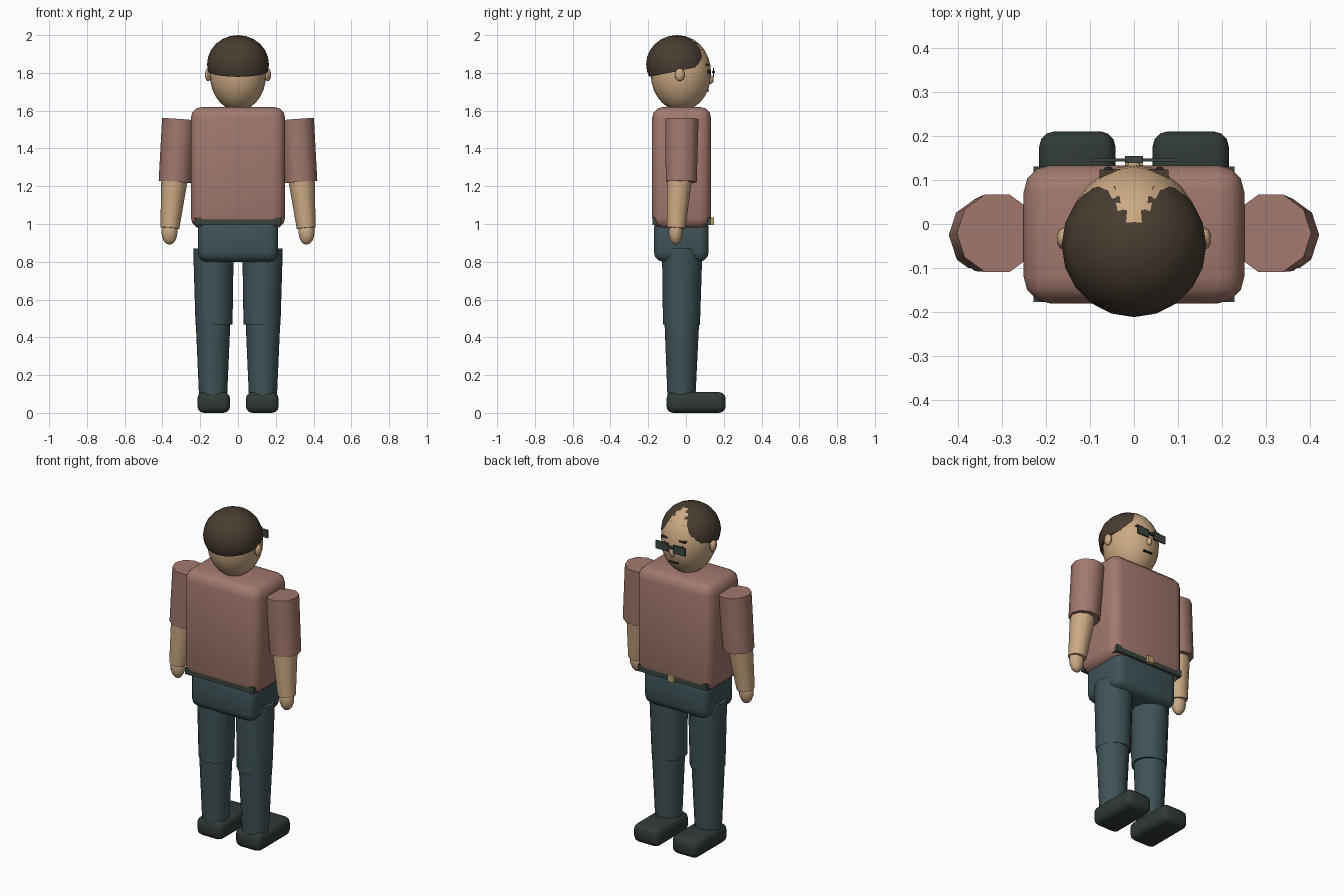
import bpy, bmesh, math
from mathutils import Vector, Matrix

if "Cube" in bpy.data.objects:
    bpy.data.objects.remove(bpy.data.objects["Cube"])


def material(name, rgb):
    m = bpy.data.materials.new(name)
    m.diffuse_color = (*rgb, 1)
    m.use_nodes = True
    m.node_tree.nodes["Principled BSDF"].inputs["Base Color"].default_value = m.diffuse_color
    return m


SKIN = material("skin", (0.60, 0.40, 0.23))
SHIRT = material("shirt", (0.36, 0.19, 0.155))
TROUSER = material("trouser", (0.05, 0.085, 0.095))
SHOE = material("shoe_dark", (0.03, 0.042, 0.038))
HAIR = material("hair_brown", (0.065, 0.045, 0.03))
BELT = material("belt_dark", (0.045, 0.06, 0.05))
BRASS = material("brass", (0.5, 0.36, 0.16))
BLACK = material("black", (0.02, 0.02, 0.02))


def finish(bm, name, mat, smooth=True):
    bmesh.ops.recalc_face_normals(bm, faces=bm.faces)
    me = bpy.data.meshes.new(name)
    bm.to_mesh(me)
    bm.free()
    ob = bpy.data.objects.new(name, me)
    bpy.context.collection.objects.link(ob)
    me.materials.append(mat)
    if smooth:
        bpy.ops.object.select_all(action='DESELECT')
        ob.select_set(True)
        bpy.context.view_layer.objects.active = ob
        bpy.ops.object.shade_smooth_by_angle(angle=math.radians(40))
    return ob


def box(name, mat, x, y, z, bevel=0, segments=3):
    """Box from (min, max) pairs, optionally rounded."""
    bm = bmesh.new()
    size = [b - a for a, b in (x, y, z)]
    mid = [(a + b) / 2 for a, b in (x, y, z)]
    bmesh.ops.create_cube(bm, size=1, matrix=Matrix.Translation(mid) @ Matrix.Diagonal((*size, 1)))
    if bevel:
        bmesh.ops.bevel(bm, geom=bm.edges[:], offset=bevel, segments=segments,
                        profile=0.5, affect='EDGES')
    return finish(bm, name, mat, bool(bevel))


def ball(name, mat, centre, radii, segs=16, rings=10, cut=None):
    """Ellipsoid; cut = (point, normal) slices off the side the normal points to."""
    bm = bmesh.new()
    bmesh.ops.create_uvsphere(bm, u_segments=segs, v_segments=rings, radius=1,
                              matrix=Matrix.Translation(centre) @ Matrix.Diagonal((*radii, 1)))
    if cut:
        geom = bm.verts[:] + bm.edges[:] + bm.faces[:]
        res = bmesh.ops.bisect_plane(bm, geom=geom, plane_co=cut[0], plane_no=cut[1], clear_outer=True)
        bmesh.ops.edgeloop_fill(bm, edges=[e for e in res['geom_cut'] if isinstance(e, bmesh.types.BMEdge)])
    return finish(bm, name, mat)


def limb(name, mat, top, bottom, r_top, r_bottom, sides=12, turn=0):
    """Tapered cylinder between two points."""
    a, b = Vector(top), Vector(bottom)
    rot = Vector((0, 0, 1)).rotation_difference(a - b).to_matrix().to_4x4()
    bm = bmesh.new()
    bmesh.ops.create_cone(bm, cap_ends=True, segments=sides, radius1=r_bottom, radius2=r_top,
                          depth=(a - b).length,
                          matrix=Matrix.Translation((a + b) / 2) @ rot @ Matrix.Rotation(turn, 4, 'Z'))
    return finish(bm, name, mat)


# torso, hips, belt
box("torso", SHIRT, (-0.25, 0.25), (-0.18, 0.133), (0.975, 1.62), 0.06)
box("hips", TROUSER, (-0.213, 0.213), (-0.17, 0.12), (0.80, 1.03), 0.05)
box("belt", BELT, (-0.228, 0.228), (-0.177, 0.130), (0.995, 1.035))
box("buckle", BRASS, (-0.02, 0.02), (0.125, 0.147), (0.995, 1.035))

# head and hair cap, the forehead pokes through the hair
ball("head", SKIN, (0, -0.027, 1.797), (0.15, 0.16, 0.198), 24, 14)
ball("hair", HAIR, (0, -0.048, 1.845), (0.164, 0.163, 0.155), 20, 12,
     cut=((0, -0.19, 1.78), (0, 0.2, -1)))

# face, which looks towards +y
ball("nose", SKIN, (0, 0.127, 1.765), (0.016, 0.02, 0.024), 10, 6)
box("mouth", BLACK, (-0.028, 0.028), (0.105, 0.122), (1.702, 1.709))
box("glasses_bridge", BELT, (-0.02, 0.02), (0.138, 0.154), (1.80, 1.811))

for side, s in (("left", -1), ("right", 1)):
    def span(a, b):
        return tuple(sorted((s * a, s * b)))

    # face details
    ball("ear_" + side, SKIN, (s * 0.158, -0.033, 1.79), (0.018, 0.026, 0.034), 10, 8)
    ball("eye_" + side, BLACK, (s * 0.058, 0.119, 1.805), (0.012, 0.012, 0.012), 8, 6)
    box("eyebrow_" + side, HAIR, span(0.032, 0.078), (0.10, 0.123), (1.838, 1.848))
    box("lens_" + side, BELT, span(0.018, 0.098), (0.142, 0.149), (1.777, 1.825))

    # arm
    limb("upper_arm_" + side, SHIRT, (s * 0.31, -0.021, 1.555), (s * 0.334, -0.025, 1.223),
         0.092, 0.086, 10, math.pi / 10)
    limb("forearm_" + side, SKIN, (s * 0.335, -0.034, 1.25), (s * 0.361, -0.052, 0.978),
         0.071, 0.05, 10, math.pi / 10)
    ball("hand_" + side, SKIN, (s * 0.363, -0.055, 0.96), (0.043, 0.037, 0.07), 12, 8)

    # leg and shoe
    limb("thigh_" + side, TROUSER, (s * 0.13, -0.02, 0.87), (s * 0.127, -0.024, 0.467), 0.107, 0.098)
    limb("shin_" + side, TROUSER, (s * 0.132, -0.022, 0.49), (s * 0.132, -0.024, 0.08), 0.092, 0.074)
    box("shoe_" + side, SHOE, span(0.042, 0.215), (-0.103, 0.21), (0, 0.11), 0.035)
